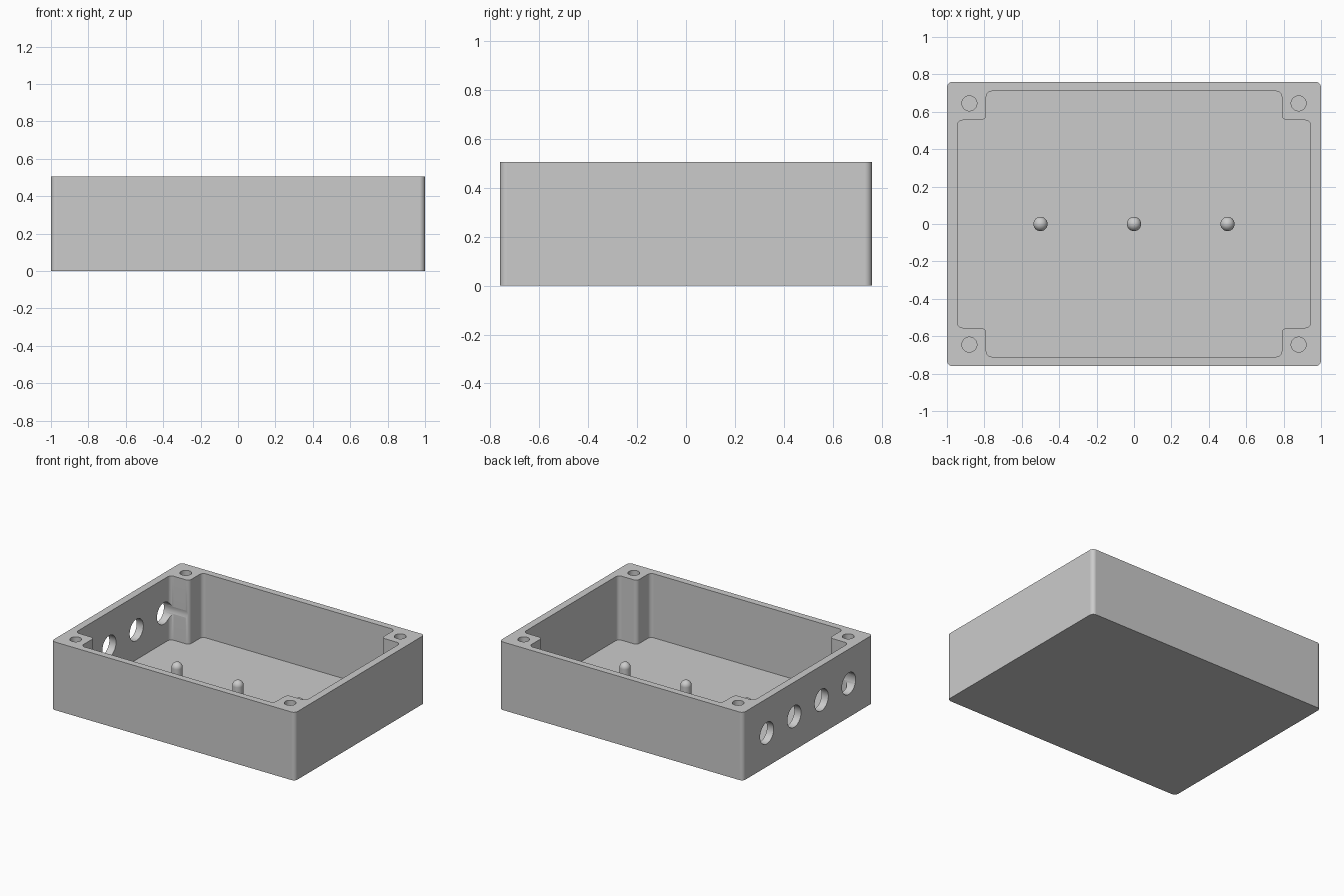
import bpy, bmesh, math
from mathutils import Matrix

if "Cube" in bpy.data.objects:
    bpy.data.objects.remove(bpy.data.objects["Cube"])

HEIGHT, FLOOR = 0.505, 0.03
FILLET = 0.03

grey = bpy.data.materials.new("light_grey")
grey.use_nodes = True
grey.diffuse_color = (0.6, 0.6, 0.6, 1)
grey.node_tree.nodes["Principled BSDF"].inputs["Base Color"].default_value = grey.diffuse_color


def make_object(name, bm):
    bmesh.ops.recalc_face_normals(bm, faces=bm.faces)
    mesh = bpy.data.meshes.new(name)
    bm.to_mesh(mesh)
    bm.free()
    mesh.materials.append(grey)
    obj = bpy.data.objects.new(name, mesh)
    bpy.context.collection.objects.link(obj)
    return obj


def activate(obj):
    bpy.ops.object.select_all(action="DESELECT")
    obj.select_set(True)
    bpy.context.view_layer.objects.active = obj


def prism(name, outline, z0, z1):
    """Extrude an outline upwards and round its upright edges."""
    bm = bmesh.new()
    base = bm.faces.new([bm.verts.new((x, y, z0)) for x, y in outline])
    grown = bmesh.ops.extrude_face_region(bm, geom=[base], use_keep_orig=True)
    for v in grown["geom"]:
        if isinstance(v, bmesh.types.BMVert):
            v.co.z = z1
    bmesh.ops.recalc_face_normals(bm, faces=bm.faces)
    upright = [e for e in bm.edges if abs(e.verts[0].co.z - e.verts[1].co.z) > 0.01]
    bmesh.ops.bevel(bm, geom=upright, offset=FILLET, segments=8,
                    profile=0.5, affect="EDGES")
    return make_object(name, bm)


def cylinder(name, radius, length, matrix):
    bm = bmesh.new()
    bmesh.ops.create_cone(bm, cap_ends=True, segments=40, radius1=radius,
                          radius2=radius, depth=length, matrix=matrix)
    return make_object(name, bm)


def cut(target, cutter):
    mod = target.modifiers.new("cut", "BOOLEAN")
    mod.operation, mod.solver, mod.object = "DIFFERENCE", "EXACT", cutter
    activate(target)
    bpy.ops.object.modifier_apply(modifier=mod.name)
    bpy.data.objects.remove(cutter)


def smooth(obj):
    activate(obj)
    bpy.ops.object.shade_smooth_by_angle(angle=math.radians(30))
    obj.modifiers.new("even_shading", "WEIGHTED_NORMAL").keep_sharp = True


# Outer body
enclosure = prism("enclosure_body", [(-1, -0.76), (1, -0.76), (1, 0.76), (-1, 0.76)], 0, HEIGHT)

# Inner cavity, stepped in at each corner to leave the screw posts
step = [(0.945, 0.555), (0.79, 0.555), (0.79, 0.71)]
outline = []
for sx, sy in ((1, 1), (-1, 1), (-1, -1), (1, -1)):
    quarter = [(sx * x, sy * y) for x, y in step]
    outline += quarter if sx * sy > 0 else quarter[::-1]
cut(enclosure, prism("cavity_cutter", outline, FLOOR, HEIGHT + 0.1))

# Screw holes in the corner posts
for sx in (-1, 1):
    for sy in (-1, 1):
        place = Matrix.Translation((sx * 0.88, sy * 0.645, HEIGHT))
        cut(enclosure, cylinder("screw_cutter", 0.04, 0.6, place))

# Row of cable holes through the one short wall
for i in range(4):
    place = Matrix.Translation((-0.9, -0.48 + 0.32 * i, 0.25)) @ Matrix.Rotation(math.pi / 2, 4, "Y")
    cut(enclosure, cylinder("cable_hole_cutter", 0.08, 0.4, place))
smooth(enclosure)

# Dome-topped pegs on the floor
PEG_R, PEG_TOP = 0.038, 0.192
for name, x in (("right_peg", -0.5), ("middle_peg", 0), ("left_peg", 0.5)):
    bm = bmesh.new()
    bmesh.ops.create_uvsphere(bm, u_segments=32, v_segments=16, radius=PEG_R,
                              matrix=Matrix.Translation((x, 0, PEG_TOP - PEG_R)))
    # stretch the lower half down to the floor
    low = [v for v in bm.verts if v.co.z < PEG_TOP - PEG_R - 0.001]
    bmesh.ops.delete(bm, geom=low, context="VERTS")
    rim = [e for e in bm.edges if e.is_boundary]
    skirt = bmesh.ops.extrude_edge_only(bm, edges=rim)
    for v in skirt["geom"]:
        if isinstance(v, bmesh.types.BMVert):
            v.co.z = FLOOR - 0.005
    smooth(make_object(name, bm))
